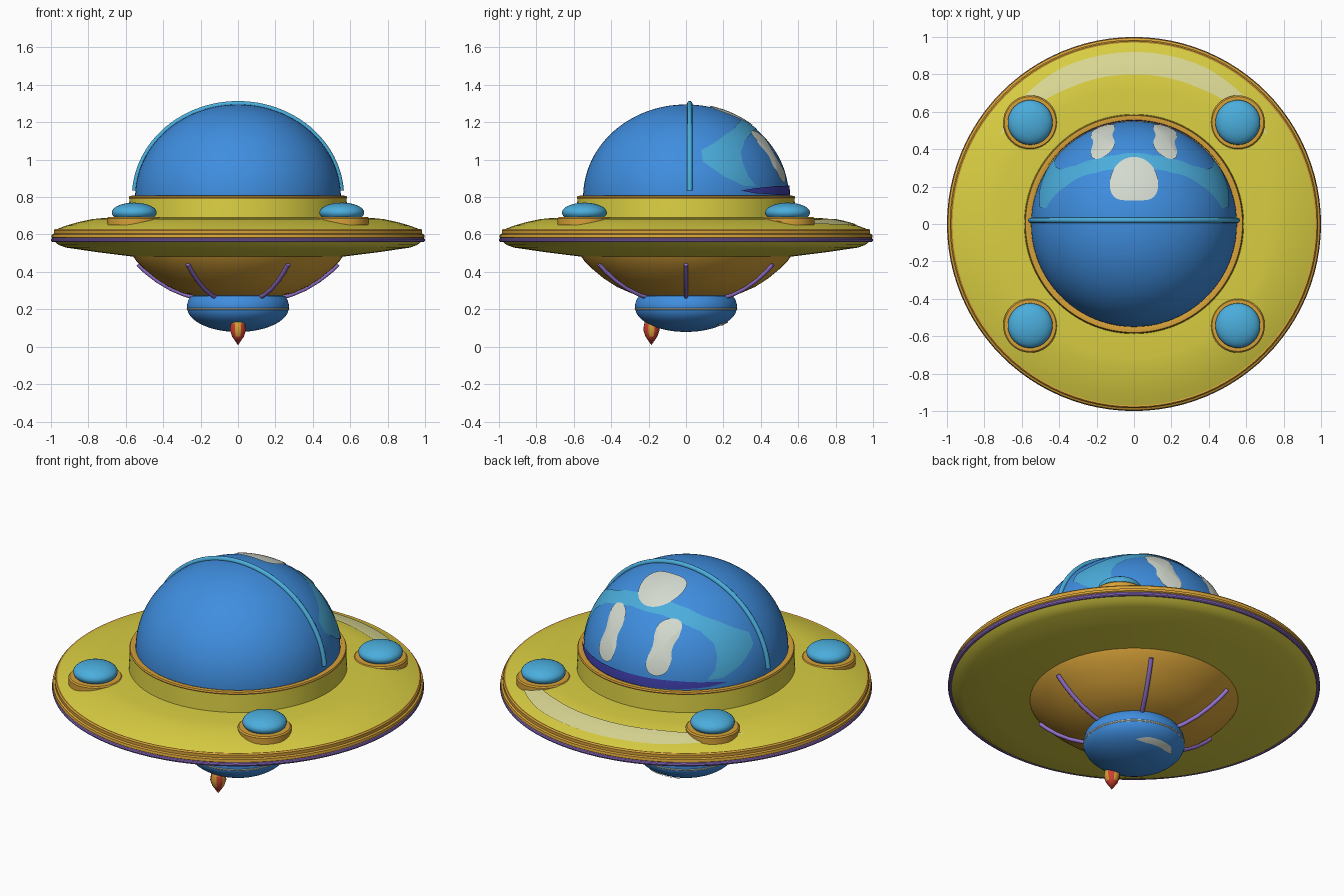
import bpy, bmesh
from math import sin, cos, pi, radians, sqrt
from mathutils import Vector

if "Cube" in bpy.data.objects:
    bpy.data.objects.remove(bpy.data.objects["Cube"])


def material(name, *rgb):
    m = bpy.data.materials.new(name)
    m.use_nodes = True
    m.diffuse_color = (*rgb, 1)
    m.node_tree.nodes["Principled BSDF"].inputs["Base Color"].default_value = (*rgb, 1)
    return m


YELLOW = material("hull yellow", .70, .62, .055)
ORANGE = material("trim orange", .68, .36, .04)
BLUE = material("dome blue", .05, .27, .74)
SKY = material("light blue", .07, .42, .72)
PURPLE = material("pipe purple", .30, .17, .62)
INDIGO = material("indigo", .05, .05, .42)
WHITE = material("off white", .65, .70, .62)
PALE = material("pale yellow", .72, .70, .30)
RED = material("flame red", .62, .05, .03)


def finish(name, bm, *mats, angle=35, recalc=True):
    bmesh.ops.remove_doubles(bm, verts=bm.verts, dist=1e-5)
    if recalc:
        bmesh.ops.recalc_face_normals(bm, faces=bm.faces)
    me = bpy.data.meshes.new(name)
    bm.to_mesh(me)
    bm.free()
    for m in mats:
        me.materials.append(m)
    me.shade_smooth()
    me.set_sharp_from_angle(angle=radians(angle))
    ob = bpy.data.objects.new(name, me)
    bpy.context.collection.objects.link(ob)
    return ob


def grid(bm, rows, closed=False):
    """Skin rows of points with quads; closed joins each row end to its start."""
    vs = [[bm.verts.new(p) for p in row] for row in rows]
    n = len(vs[0])
    for a, b in zip(vs, vs[1:]):
        for i in range(n if closed else n - 1):
            j = (i + 1) % n
            bm.faces.new((a[i], a[j], b[j], b[i]))


def lathe(name, profile, *mats, centre=(0, 0), seg=96, angle=35):
    bm = bmesh.new()
    rows = [[(centre[0] + r * cos(2 * pi * i / seg), centre[1] + r * sin(2 * pi * i / seg), z)
             for i in range(seg)] for r, z in profile]
    grid(bm, rows, True)
    bmesh.ops.dissolve_degenerate(bm, edges=bm.edges, dist=1e-6)
    return finish(name, bm, *mats, angle=angle)


def arc(r, z, h, a0, a1, n=24):
    """Elliptic profile between two elevations in degrees."""
    return [(abs(r * cos(t)), z + h * sin(t))
            for t in (radians(a0 + (a1 - a0) * i / n) for i in range(n + 1))]


def tube(name, points, radius, mat):
    cu = bpy.data.curves.new(name, "CURVE")
    cu.dimensions = "3D"
    cu.bevel_depth, cu.bevel_resolution, cu.use_fill_caps = radius, 3, True
    sp = cu.splines.new("POLY")
    sp.points.add(len(points) - 1)
    for p, co in zip(sp.points, points):
        p.co = (*co, 1)
    sp.use_smooth = True
    cu.materials.append(mat)
    ob = bpy.data.objects.new(name, cu)
    bpy.context.collection.objects.link(ob)
    bpy.ops.object.select_all(action="DESELECT")
    ob.select_set(True)
    bpy.context.view_layer.objects.active = ob
    bpy.ops.object.convert(target="MESH")


def along(profile, key, k):
    """Linear lookup in a profile: key is the column searched, k the value."""
    pts = sorted(profile, key=lambda p: p[key])
    for p, q in zip(pts, pts[1:]):
        if p[key] <= k <= q[key]:
            t = (k - p[key]) / max(q[key] - p[key], 1e-9)
            return p[1 - key] + t * (q[1 - key] - p[1 - key])
    return pts[-1][1 - key]


def turned(phi, r, z):
    """Point at an angle measured from the back."""
    return Vector((r * sin(radians(phi)), r * cos(radians(phi)), z))


def face_out(bm, down=False):
    """Aim the faces of an open plate away from the hull centre."""
    bm.normal_update()
    total = sum((f.normal.dot(f.calc_center_median() - Vector((0, 0, .5))) for f in bm.faces))
    if total < 0:
        bmesh.ops.reverse_faces(bm, faces=bm.faces)


def ribbon(name, outer, inner, surface, mat, steps=6, across=8):
    """Mirrored painted plate between two edges given from the middle outwards."""
    def full(e):
        e = [(-a, v) for a, v in reversed(e[1:])] + e
        return [Vector(p).lerp(Vector(q), i / steps) for p, q in zip(e, e[1:])
                for i in range(steps)] + [Vector(e[-1])]
    rows = [[surface(*p.lerp(q, j / across)) for j in range(across + 1)]
            for p, q in zip(full(outer), full(inner))]
    bm = bmesh.new()
    grid(bm, rows)
    face_out(bm)
    finish(name, bm, mat, recalc=False)


# saucer hull
top = [(.55, .69), (.72, .688), (.78, .682), (.85, .667), (.92, .647), (.97, .628)]
lathe("saucer_top", top, YELLOW)
lathe("rim_trim", [(.97, .628), (.978, .63), (.985, .622), (.985, .605), (.995, .60),
                   (.998, .585), (.985, .575)], ORANGE)
lathe("rim_pipe", [(.988 + .012 * cos(i * pi / 5), .57 + .012 * sin(i * pi / 5))
                   for i in range(11)], PURPLE)
lathe("saucer_underside", [(.985, .565), (.96, .545), (.92, .53), (.75, .505), (.55, .48)], YELLOW)

# collar below the dome
lathe("collar", [(.588, .67), (.585, .72), (.58, .795)], YELLOW)
lathe("collar_lip", [(.58, .79), (.584, .798), (.58, .806), (.56, .808), (.54, .80)], ORANGE)

# dome and the arch over it
DR, DZ, DH = .55, .80, .495
lathe("dome", arc(DR, DZ, DH, 0, 90, 40), BLUE)
tube("dome_arch", [(.554 * cos(t), .02, DZ + .5 * sin(t))
                   for t in (radians(4 + 172 * i / 48) for i in range(49))], .014, SKY)


def on_dome(phi, z, lift=1.007):
    r = DR * sqrt(max(0, 1 - ((z - DZ) / DH) ** 2))
    return turned(phi, r * lift, DZ + (z - DZ) * lift)


# painted marks on the back of the dome
ribbon("dome_band",
       [(0, 1.215), (20, 1.21), (37, 1.19), (60, 1.13), (80, 1.05), (80, .99), (68, .91), (56, .86)],
       [(0, 1.16), (15, 1.16), (30, 1.14), (45, 1.10), (53, 1.04), (54, .98), (52, .91), (47, .86)],
       on_dome, SKY)
ribbon("dome_base_band", [(0, .862), (30, .858), (48, .847), (58, .835)],
       [(0, .808), (30, .812), (48, .82), (58, .834)],
       lambda phi, z: on_dome(phi, z, 1.012), INDIGO)


def dome_spot(name, x0, elev, half, radius, straight):
    """Round or pill-shaped plate, sized in x and in degrees of elevation."""
    rows = []
    for k in range(9):
        row = []
        for i in range(48):
            t = 2 * pi * (i + .5) / 48
            x = x0 + half * cos(t) * k / 8
            e = radians(elev + (radius * sin(t) + (straight if sin(t) > 0 else -straight)) * k / 8)
            y = sqrt(max(0, (DR * cos(e)) ** 2 - x * x))
            row.append(((x * 1.014), y * 1.014, DZ + DH * sin(e) * 1.014))
        rows.append(row)
    bm = bmesh.new()
    grid(bm, rows, True)
    bmesh.ops.remove_doubles(bm, verts=bm.verts, dist=1e-5)
    face_out(bm)
    finish(name, bm, WHITE, recalc=False)


dome_spot("dome_round_mark", 0, 63.4, .128, 13.5, 0)
for side, s in (("left", 1), ("right", -1)):
    dome_spot(f"dome_slot_{side}", .165 * s, 27, .062, 7, 11)

# pale sweep on the back of the saucer
ribbon("saucer_sheen", [(0, .92), (25, .92), (42, .90), (56, .86)],
       [(0, .80), (25, .805), (42, .825), (56, .855)],
       lambda phi, r: turned(phi, r, along(top, 0, r) + .005), PALE)

# four lamps
for fb, sy in (("front", -1), ("back", 1)):
    for lr, sx in (("left", 1), ("right", -1)):
        c = (.555 * sx, .543 * sy)
        lathe(f"lamp_base_{fb}_{lr}", [(.145, .65), (.145, .686), (.138, .693), (0, .695)],
              ORANGE, centre=c, seg=40)
        lathe(f"lamp_{fb}_{lr}", arc(.12, .717, .053, -90, 90, 18), SKY, centre=c, seg=40)

# lower bowl with six ribs
lathe("lower_bowl", [(.56, .482), (.545, .46), (.50, .415), (.44, .365), (.37, .32),
                     (.29, .285), (.22, .268)], ORANGE)
for i in range(6):
    tube(f"bowl_rib_{i + 1}", [turned(90 + 60 * i, r, z) for r, z in
         ((.535, .44), (.49, .398), (.43, .352), (.36, .31), (.29, .28), (.25, .268))], .012, PURPLE)

# engine ball with seam and painted mark
ball = [(.20, .275), (.25, .272), (.265, .25), (.272, .225)] + arc(.272, .21, .131, 0, -90, 20)
lathe("engine_ball", ball, BLUE)
lathe("engine_seam", [(.2725, .206), (.2745, .203), (.2735, .198), (.270, .195)], WHITE)
lower = arc(.272, .21, .131, 0, -90, 20)
ribbon("engine_mark", [(0, .135), (20, .134), (36, .124)], [(0, .115), (20, .115), (36, .121)],
       lambda phi, z: turned(phi, along(lower, 1, z) + .004, z - .003), WHITE)

# small flame: red tip with orange tongues between red ones
flame = lathe("flame", [(0, .155), (.03, .15), (.038, .125), (.044, .09), (.032, .055), (0, .008)],
              RED, ORANGE, centre=(0, -.185), seg=16)
for f in flame.data.polygons:
    a = Vector((f.center.x, f.center.y + .185)).normalized()
    f.material_index = int(f.center.z > .11 or (f.center.z > .06 and abs(a.x * a.y) < .3))
